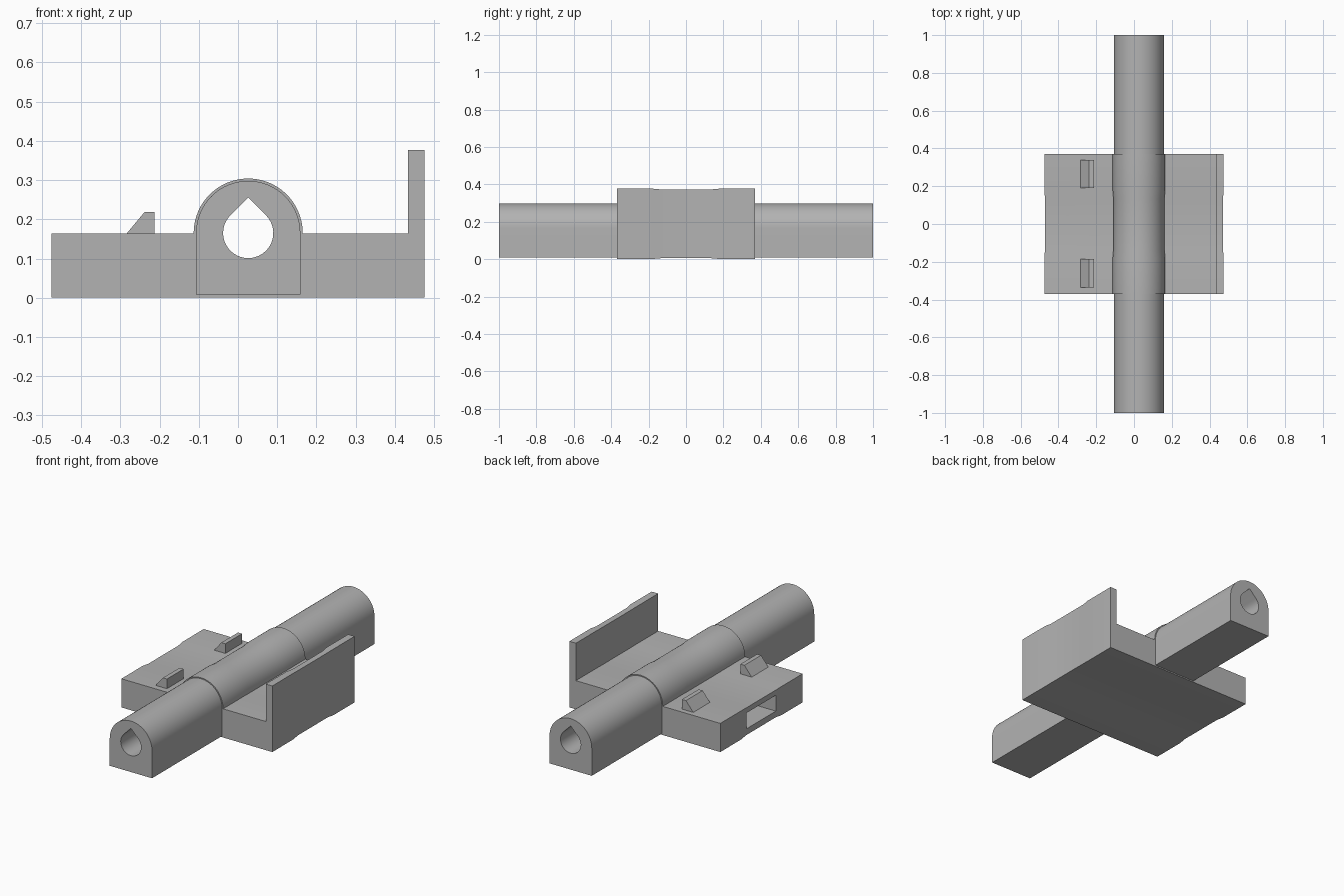
import bpy, bmesh, math

cube = bpy.data.objects.get("Cube")
if cube:
    bpy.data.objects.remove(cube, do_unlink=True)

GREY = (0.45, 0.45, 0.45, 1)
mat = bpy.data.materials.new("grey plastic")
mat.use_nodes = True
mat.diffuse_color = GREY
mat.node_tree.nodes["Principled BSDF"].inputs["Base Color"].default_value = GREY

CX, CZ = 0.026, 0.165  # bar axis


def arc(r, start, end, n=32):
    steps = [math.radians(start + (end - start) * i / n) for i in range(n + 1)]
    return [(CX + r * math.cos(a), CZ + r * math.sin(a)) for a in steps]


def loft(name, sections):
    """Skin a row of (y, xz profile) sections and cap both ends."""
    bm = bmesh.new()
    rings = [[bm.verts.new((x, y, z)) for x, z in prof] for y, prof in sections]
    for a, b in zip(rings, rings[1:]):
        n = len(a)
        for i in range(n):
            j = (i + 1) % n
            bm.faces.new((a[i], a[j], b[j], b[i]))
    bm.faces.new(rings[0])
    bm.faces.new(rings[-1])
    bmesh.ops.recalc_face_normals(bm, faces=bm.faces)
    mesh = bpy.data.meshes.new(name)
    bm.to_mesh(mesh)
    bm.free()
    obj = bpy.data.objects.new(name, mesh)
    bpy.context.collection.objects.link(obj)
    mesh.materials.append(mat)
    return obj


def activate(obj):
    bpy.ops.object.select_all(action='DESELECT')
    obj.select_set(True)
    bpy.context.view_layer.objects.active = obj


def cut(obj, cutter):
    activate(obj)
    mod = obj.modifiers.new("cut", 'BOOLEAN')
    mod.operation = 'DIFFERENCE'
    mod.solver = 'EXACT'
    mod.object = cutter
    bpy.ops.object.modifier_apply(modifier=mod.name)


def smooth(obj):
    activate(obj)
    bpy.ops.object.shade_smooth_by_angle(angle=math.radians(25))


# Long arched bar
R = 0.133
bar_profile = [(CX - R, 0.008), (CX + R, 0.008)] + arc(R, 0, 180)
bar = loft("arched_bar", [(-1, bar_profile), (1, bar_profile)])


# Carriage: deck, arch and side wall in one outline, slimmer by d mid-way
def carriage_profile(d):
    e, deck = 0.475 - d, 0.164 - d
    r = 0.139 - d
    return ([(-e, 0.001 + d), (e, 0.001 + d), (e, 0.377 - d), (0.434 + d, 0.377 - d),
             (0.434 + d, deck), (CX + r, deck)]
            + arc(r, 2, 178) + [(CX - r, deck), (-e, deck)])


full, slim = carriage_profile(0), carriage_profile(0.004)
carriage = loft("carriage", [(-0.37, full), (-0.18, full), (-0.135, slim),
                             (0.135, slim), (0.18, full), (0.37, full)])

# Teardrop bore through everything
bore_profile = arc(0.064, -225, 45) + [(CX, CZ + 0.0905)]
bore = loft("bore_cutter", [(-1.1, bore_profile), (1.1, bore_profile)])
# Pocket in the right side of the deck
pocket_profile = [(-0.6, 0.04), (-0.13, 0.04), (-0.13, 0.13), (-0.6, 0.13)]
pocket = loft("pocket_cutter", [(-0.135, pocket_profile), (0.13, pocket_profile)])

cut(bar, bore)
cut(carriage, bore)
cut(carriage, pocket)
for cutter in (bore, pocket):
    bpy.data.objects.remove(cutter, do_unlink=True)
smooth(bar)
smooth(carriage)

# Two wedge clips on the deck
clip_profile = [(-0.287, 0.16), (-0.213, 0.16), (-0.213, 0.219), (-0.238, 0.219)]
for name, y in (("front_clip", -0.335), ("back_clip", 0.19)):
    loft(name, [(y, clip_profile), (y + 0.15, clip_profile)])
